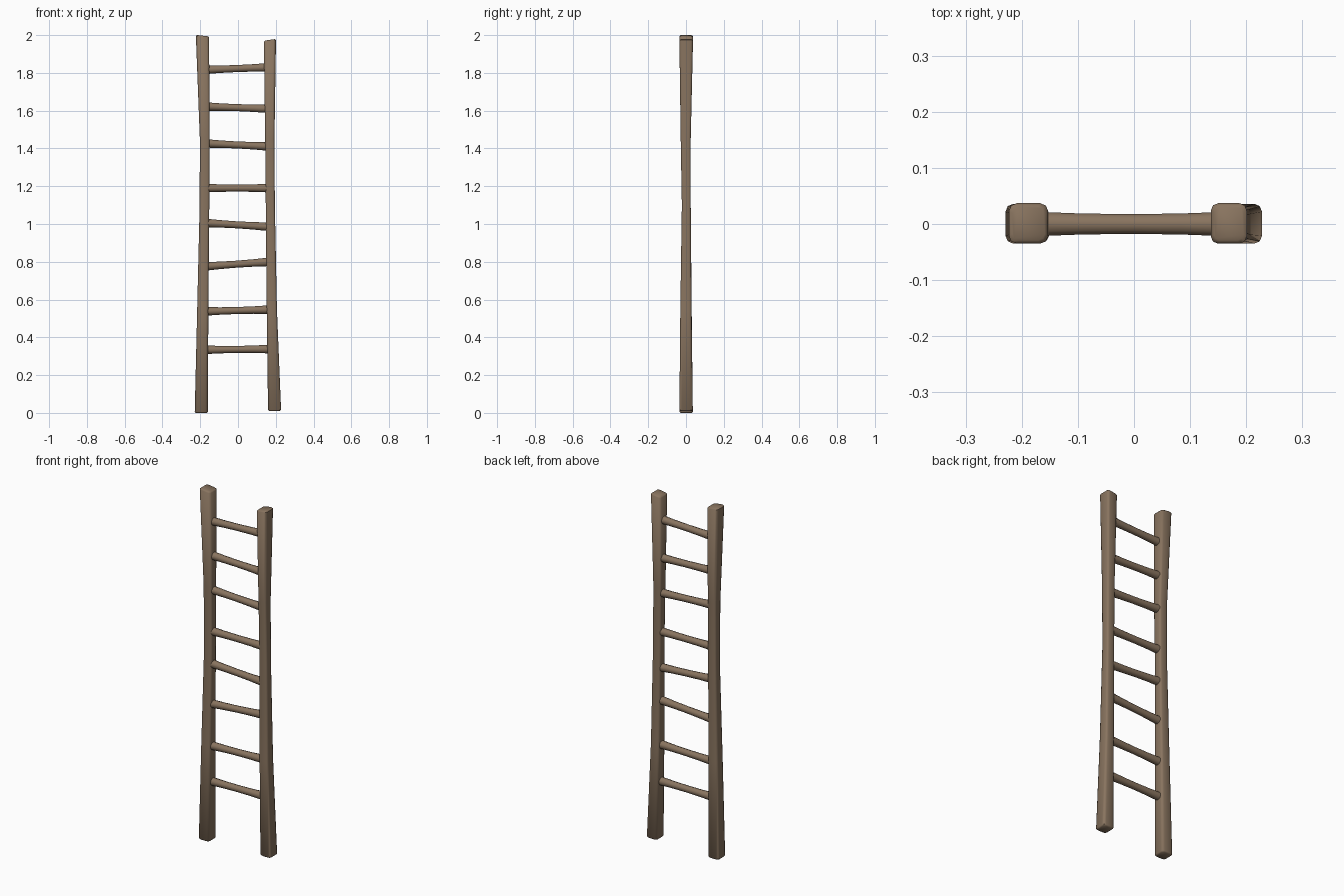
import bpy, bmesh, math
from mathutils import Vector

if "Cube" in bpy.data.objects:
    bpy.data.objects.remove(bpy.data.objects["Cube"])

wood = bpy.data.materials.new("weathered brown wood")
wood.diffuse_color = (0.25, 0.175, 0.115, 1)
wood.use_nodes = True
wood.node_tree.nodes["Principled BSDF"].inputs["Base Color"].default_value = wood.diffuse_color


def skin(name, rings, angle):
    """Closed tube through a list of equal-length rings, smooth shaded."""
    bm = bmesh.new()
    loops = [[bm.verts.new(p) for p in r] for r in rings]
    n = len(loops[0])
    for a, b in zip(loops, loops[1:]):
        for i in range(n):
            j = (i + 1) % n
            bm.faces.new((a[i], a[j], b[j], b[i]))
    bm.faces.new(loops[0][::-1])
    bm.faces.new(loops[-1])
    bmesh.ops.recalc_face_normals(bm, faces=bm.faces[:])
    me = bpy.data.meshes.new(name)
    bm.to_mesh(me)
    bm.free()
    me.materials.append(wood)
    ob = bpy.data.objects.new(name, me)
    bpy.context.collection.objects.link(ob)
    bpy.ops.object.select_all(action='DESELECT')
    ob.select_set(True)
    bpy.context.view_layer.objects.active = ob
    bpy.ops.object.shade_smooth_by_angle(angle=math.radians(angle))
    return ob


def rail_ring(z, x0, x1, y0, y1, tilt=0, inset=0):
    """Square section with rounded corners; tilt slopes the ring along x."""
    x0, x1, y0, y1 = x0 + inset, x1 - inset, y0 + inset, y1 - inset
    r = 0.2 * (x1 - x0)
    cx = (x0 + x1) / 2
    pts = []
    corners = [(x1 - r, y1 - r), (x0 + r, y1 - r), (x0 + r, y0 + r), (x1 - r, y0 + r)]
    for k, (px, py) in enumerate(corners):
        for s in range(3):
            a = math.radians(90 * k + 45 * s)
            x = px + r * math.cos(a)
            pts.append((x, py + r * math.sin(a), z + tilt * (x - cx)))
    return pts


def rail(name, sections, tilt):
    """Sections are (z, x0, x1, y0, y1); both ends get a small bevel."""
    lo, hi = sections[0], sections[-1]
    b = 0.006
    rings = [rail_ring(*lo, inset=b)]
    rings.append(rail_ring(lo[0] + b, *lo[1:]))
    rings += [rail_ring(*s) for s in sections[1:-1]]
    rings.append(rail_ring(hi[0] - b, *hi[1:], tilt=tilt))
    rings.append(rail_ring(*hi, tilt=tilt, inset=b))
    skin(name, rings, 50)


# Side rails, pinched towards the middle
rail("left_rail", [
    (0.0, -0.229, -0.159, -0.035, 0.036),
    (0.55, -0.216, -0.157, -0.030, 0.030),
    (1.1, -0.203, -0.152, -0.022, 0.025),
    (1.45, -0.202, -0.150, -0.028, 0.025),
    (1.997, -0.223, -0.153, -0.035, 0.037)], -0.12)
rail("right_rail", [
    (0.01, 0.159, 0.228, -0.035, 0.036),
    (0.55, 0.152, 0.206, -0.030, 0.029),
    (1.1, 0.147, 0.195, -0.022, 0.025),
    (1.45, 0.144, 0.193, -0.028, 0.025),
    (1.975, 0.137, 0.201, -0.035, 0.037)], 0.14)

# Rungs: (left z, right z), slightly waisted
rungs = [(0.334, 0.338), (0.537, 0.547), (0.775, 0.800), (1.006, 0.985),
         (1.190, 1.190), (1.427, 1.410), (1.622, 1.610), (1.816, 1.830)]
for i, (zl, zr) in enumerate(rungs):
    rings = []
    for t in (0, 0.25, 0.5, 0.75, 1):
        c = Vector((-0.18 + 0.35 * t, 0, zl + (zr - zl) * t))
        r = 0.0185 + 0.0045 * (2 * t - 1) ** 2
        rings.append([(c.x, r * math.cos(a), c.z + r * math.sin(a))
                      for a in [math.tau * (k + 0.5) / 10 for k in range(10)]])
    skin(f"rung_{i + 1}", rings, 50)
